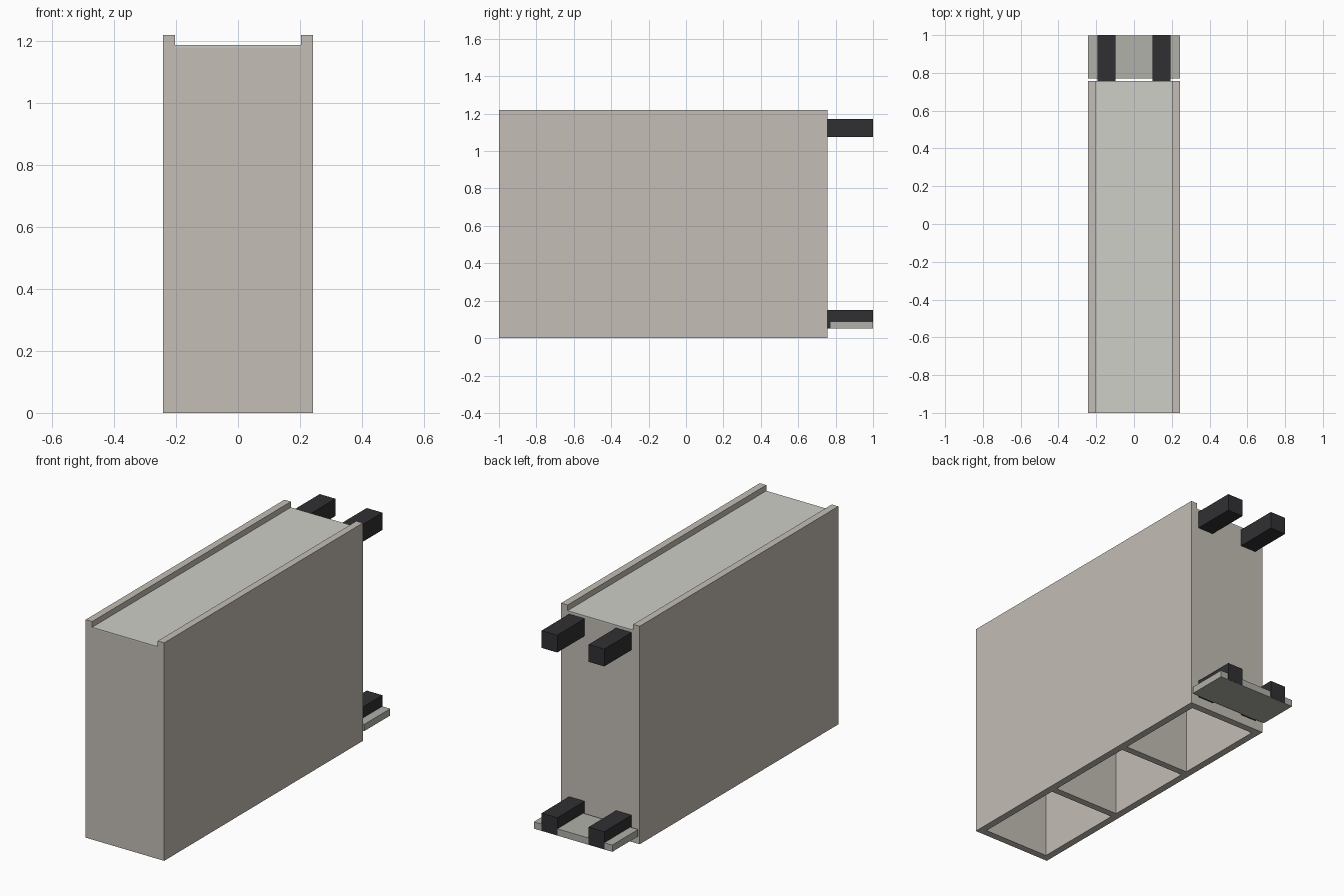
import bpy

if "Cube" in bpy.data.objects:
    bpy.data.objects.remove(bpy.data.objects["Cube"])


def material(name, color):
    m = bpy.data.materials.new(name)
    m.diffuse_color = (*color, 1)
    m.use_nodes = True
    m.node_tree.nodes["Principled BSDF"].inputs["Base Color"].default_value = m.diffuse_color
    return m


BEIGE = material("warm_grey", (0.55, 0.51, 0.46))
PALE = material("pale_grey", (0.62, 0.62, 0.58))
GREY = material("shelf_grey", (0.44, 0.44, 0.40))
DARK = material("dark_rubber", (0.03, 0.03, 0.033))


def box(name, x, y, z, mat):
    """Axis-aligned box from (min, max) ranges."""
    bpy.ops.mesh.primitive_cube_add(size=1, location=[(a + b) / 2 for a, b in (x, y, z)])
    o = bpy.context.object
    o.name = name
    o.scale = [b - a for a, b in (x, y, z)]
    bpy.ops.object.transform_apply(location=False, rotation=False, scale=True)
    o.data.materials.append(mat)
    return o


HALF_W, FRONT, BACK, TOP = 0.243, -1.0, 0.757, 1.22
WALL, LID_Z, LID_TOP = 0.04, 1.18, 1.188
INNER = HALF_W - WALL

# Tall side walls, rising above the lid as rims
for side, s in (("left", -1), ("right", 1)):
    box(side + "_wall", sorted((s * INNER, s * HALF_W)), (FRONT, BACK), (0, TOP), BEIGE)

# Front wall, two dividers and back wall: three equal cells open at the bottom
pitch = (BACK - FRONT - WALL) / 3
for i, name in enumerate(("front_wall", "front_divider", "back_divider", "back_wall")):
    y = FRONT + i * pitch
    box(name, (-INNER, INNER), (y, y + WALL), (0, LID_Z), BEIGE)

# Thin lid sheet between the rims
box("lid", (-INNER, INNER), (FRONT, BACK), (LID_Z, LID_TOP), PALE)

# Four square pegs on the back
for level, z in (("lower", (0.052, 0.15)), ("upper", (1.075, 1.172))):
    for side, s in (("left", -1), ("right", 1)):
        box(f"{level}_{side}_peg", sorted((s * 0.097, s * 0.194)), (BACK, 1.0), z, DARK)

# Shelf plate around the lower pegs
box("back_shelf", (-HALF_W, HALF_W), (0.77, 0.999), (0.05, 0.088), GREY)
